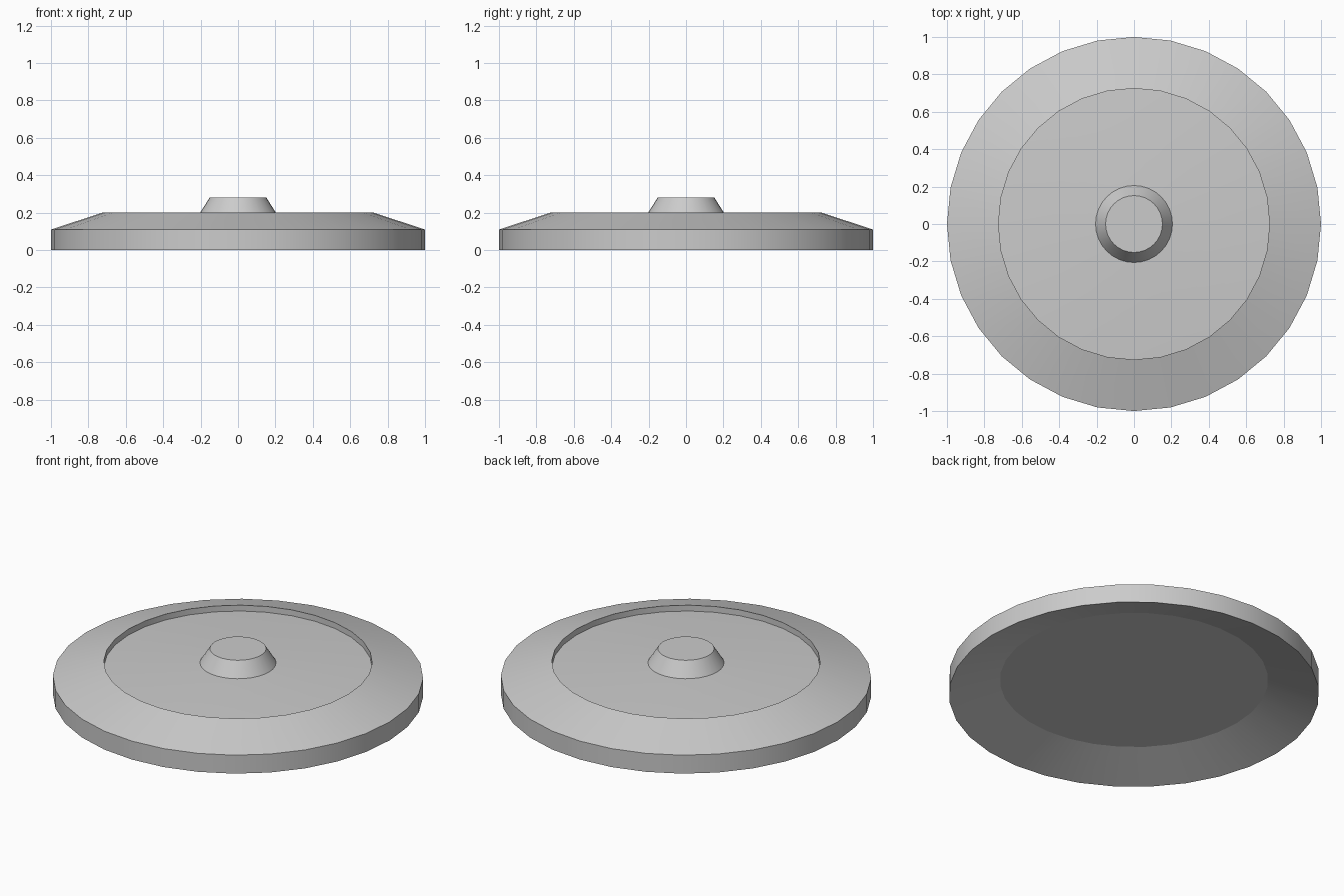
import bpy, bmesh, math

if "Cube" in bpy.data.objects:
    bpy.data.objects.remove(bpy.data.objects["Cube"])

SIDES = 32


def lathe(name, profile):
    """Revolve (radius, z) points around z; radius 0 ends become flat caps."""
    bm = bmesh.new()
    rings = []
    for r, z in profile:
        if r == 0:
            rings.append(None)
            continue
        rings.append([bm.verts.new((r * math.cos(math.tau * i / SIDES),
                                    r * math.sin(math.tau * i / SIDES), z))
                      for i in range(SIDES)])
    for a, b in zip(rings, rings[1:]):
        if a is None or b is None:
            bm.faces.new(b if a is None else a)
            continue
        for i in range(SIDES):
            j = (i + 1) % SIDES
            bm.faces.new((a[i], a[j], b[j], b[i]))
    bmesh.ops.recalc_face_normals(bm, faces=bm.faces)
    mesh = bpy.data.meshes.new(name)
    bm.to_mesh(mesh)
    bm.free()
    obj = bpy.data.objects.new(name, mesh)
    bpy.context.collection.objects.link(obj)
    # smooth around the turn, sharp at profile corners
    bpy.ops.object.select_all(action='DESELECT')
    obj.select_set(True)
    bpy.context.view_layer.objects.active = obj
    bpy.ops.object.shade_smooth_by_angle(angle=math.radians(15))
    return obj


# dished plate: hollow underside, outer band, sloped rim, sunken cone floor
lathe("plate", [(0, 0.09), (0.725, 0.09), (1.0, 0.0), (1.0, 0.11),
                (0.725, 0.2), (0.725, 0.165), (0.207, 0.195), (0, 0.195)])

# tapered centre knob
lathe("centre_knob", [(0, 0.193), (0.207, 0.193), (0.152, 0.28), (0, 0.28)])
